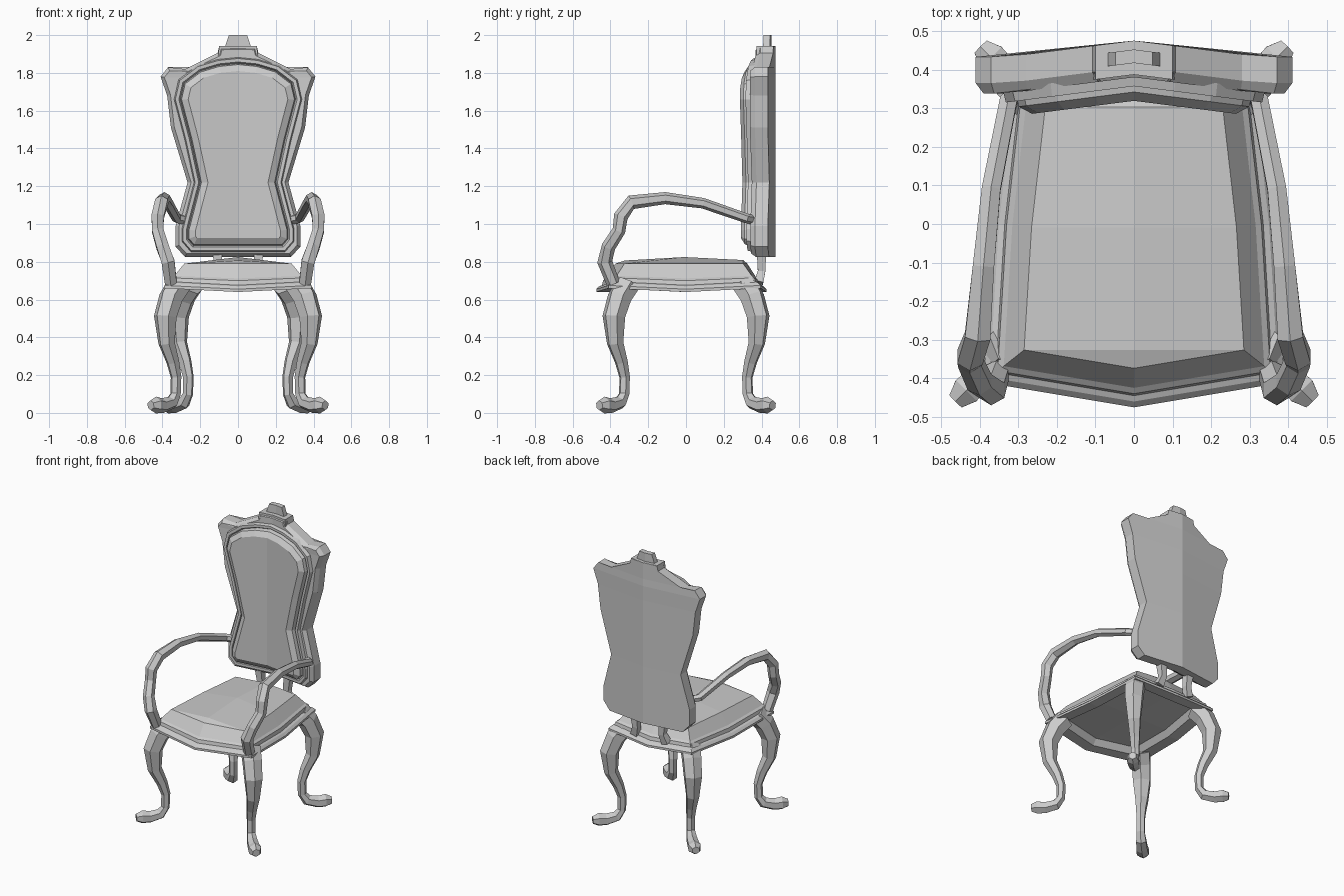
import bpy, bmesh, math
from mathutils import Vector

if "Cube" in bpy.data.objects:
    bpy.data.objects.remove(bpy.data.objects["Cube"], do_unlink=True)

GREY = (0.6, 0.6, 0.6, 1.0)
mat = bpy.data.materials.new("plain_grey")
mat.use_nodes = True
mat.diffuse_color = GREY
mat.node_tree.nodes["Principled BSDF"].inputs["Base Color"].default_value = GREY


def finish(name, bm):
    bmesh.ops.remove_doubles(bm, verts=bm.verts, dist=0.0005)
    bmesh.ops.recalc_face_normals(bm, faces=bm.faces)
    mesh = bpy.data.meshes.new(name)
    bm.to_mesh(mesh)
    bm.free()
    mesh.materials.append(mat)
    obj = bpy.data.objects.new(name, mesh)
    bpy.context.collection.objects.link(obj)
    return obj


def inset(loop, d):
    """Mitred inward offset of a counter-clockwise outline."""
    out = []
    for i, p in enumerate(loop):
        a = (p - loop[i - 1]).normalized()
        b = (loop[(i + 1) % len(loop)] - p).normalized()
        na, nb = Vector((-a.y, a.x)), Vector((-b.y, b.x))
        out.append(p + (na + nb) * (d / max(0.35, 1 + na.dot(nb))))
    return out


def shell(name, half, levels, place, bulge=lambda v: 0.0):
    """Loft a mirrored half outline through (inset, depth) levels, capped in rows."""
    right = [Vector(p) for p in half]
    loop = right + [Vector((-p.x, p.y)) for p in right[-2:0:-1]]
    n, m = len(loop), len(right)
    bm = bmesh.new()
    rings = []
    for d, depth in levels:
        rings.append([bm.verts.new(place(p.x, p.y, depth)) for p in inset(loop, d)])
    for r, s in zip(rings, rings[1:]):
        for i in range(n):
            j = (i + 1) % n
            bm.faces.new((r[i], r[j], s[j], s[i]))
    for ring, (d, depth), end in ((rings[0], levels[0], 0), (rings[-1], levels[-1], 1)):
        flat = inset(loop, d)
        mid = [ring[0]]
        for i in range(1, m - 1):
            v = flat[i].y
            mid.append(bm.verts.new(place(0, v, depth + end * bulge(v))))
        mid.append(ring[m - 1])
        for i in range(m - 1):
            for a, b in ((ring[i], ring[i + 1]), (ring[-i], ring[-i - 1])):
                face = []
                for v in (a, b, mid[i + 1], mid[i]):
                    if v not in face:
                        face.append(v)
                bm.faces.new(face)
    return finish(name, bm)


def tube(name, path, side, sides=6):
    """Faceted sweep along (x, y, z, radius) points."""
    pts = [Vector(p[:3]) for p in path]
    bm = bmesh.new()
    rings = []
    for i, p in enumerate(pts):
        t = (pts[min(i + 1, len(pts) - 1)] - pts[max(i - 1, 0)]).normalized()
        s = (side - t * side.dot(t)).normalized()
        u = t.cross(s)
        ring = []
        for k in range(sides):
            a = math.tau * (k + 0.5) / sides
            ring.append(bm.verts.new(p + (s * math.cos(a) + u * math.sin(a)) * path[i][3]))
        rings.append(ring)
    for r, q in zip(rings, rings[1:]):
        for k in range(sides):
            j = (k + 1) % sides
            bm.faces.new((r[k], r[j], q[j], q[k]))
    bm.faces.new(rings[0])
    bm.faces.new(rings[-1])
    return finish(name, bm)


# Seat: hollow underside, stepped rim and crowned cushion
def seat_place(x, y, z):
    middle = abs(x) < 0.01 or abs(y) < 0.06
    return (x, y, z - 0.02 * middle * min(1, max(0, (0.79 - z) / 0.1)))


seat_half = [(0, -0.475), (0.39, -0.41), (0.365, 0), (0.32, 0.395), (0, 0.425)]
shell("seat", seat_half,
      [(0.1, 0.70), (0.075, 0.66), (0, 0.66), (0, 0.675), (0.015, 0.69),
       (0.03, 0.695), (0.035, 0.715), (0.05, 0.725), (0.1, 0.79)],
      seat_place, lambda y: 0.035 * (1 - (y / 0.45) ** 2))


# Backrest: bowed rearward along its centre line
def back_place(x, z, y):
    return (x, y + 0.042 * (1 - min(1, abs(x) / 0.33)), z)


frame_half = [(0, 0.825), (0.28, 0.825), (0.33, 0.88), (0.33, 0.99), (0.267, 1.22),
              (0.355, 1.51), (0.375, 1.68), (0.41, 1.78), (0.37, 1.83), (0.28, 1.82),
              (0.108, 1.905), (0.1, 1.94), (0, 1.942)]
shell("back_frame", frame_half, [(0.0, 0.433), (0, 0.365), (0.018, 0.338)], back_place)

cushion_half = [(0, 0.885), (0.235, 0.885), (0.265, 0.92), (0.265, 0.97), (0.2, 1.22),
                (0.25, 1.45), (0.305, 1.66), (0.285, 1.745), (0.2, 1.81), (0.1, 1.84),
                (0, 1.85)]
shell("back_cushion", cushion_half,
      [(-0.035, 0.35), (-0.026, 0.315), (-0.008, 0.315), (0, 0.33), (0.006, 0.30),
       (0.04, 0.277)], back_place)

# Crest ornament
crest_half = [(0, 1.935), (0.07, 1.935), (0.048, 2.0), (0, 2.0)]
shell("crest", crest_half, [(0, 0.41), (0, 0.375)], back_place)
base_half = [(0, 1.89), (0.105, 1.89), (0.1, 1.942), (0, 1.942)]
shell("crest_base", base_half, [(0, 0.43), (0, 0.345)], back_place)

# Legs: curved profile running along the corner diagonals (reach, height, radius)
leg_profile = [(0.315, 0.675, 0.068), (0.355, 0.61, 0.066), (0.385, 0.51, 0.062),
               (0.378, 0.37, 0.045), (0.345, 0.27, 0.035), (0.328, 0.19, 0.029),
               (0.33, 0.1, 0.028), (0.352, 0.055, 0.036), (0.40, 0.038, 0.04),
               (0.435, 0.042, 0.044), (0.462, 0.04, 0.026)]
arm_path = [(0.27, 0.37, 1.02, 0.025), (0.325, 0.32, 1.03, 0.026), (0.37, 0.09, 1.11, 0.028),
            (0.39, -0.11, 1.137, 0.032), (0.405, -0.29, 1.115, 0.038),
            (0.425, -0.345, 1.04, 0.038), (0.425, -0.355, 0.965, 0.035),
            (0.40, -0.41, 0.88, 0.037), (0.37, -0.43, 0.80, 0.04), (0.355, -0.385, 0.685, 0.036)]
post_path = [(0.12, 0.385, 0.69, 0.034), (0.1, 0.40, 0.75, 0.028), (0.11, 0.40, 0.84, 0.034)]

for sx, label in ((1, "left"), (-1, "right")):
    for sy, end, shift in ((-1, "front", 0), (1, "back", 0.065)):
        path = [(sx * (c - shift), sy * (c - 0.003), z, r) for c, z, r in leg_profile]
        tube(f"{end}_leg_{label}", path, Vector((sx, -sy, 0)).normalized())
    tube(f"arm_{label}", [(sx * x, y, z, r) for x, y, z, r in arm_path], Vector((sx, 0, 0)))
    tube(f"back_post_{label}", [(sx * x, y, z, r) for x, y, z, r in post_path],
         Vector((sx, 0, 0)), 4)
